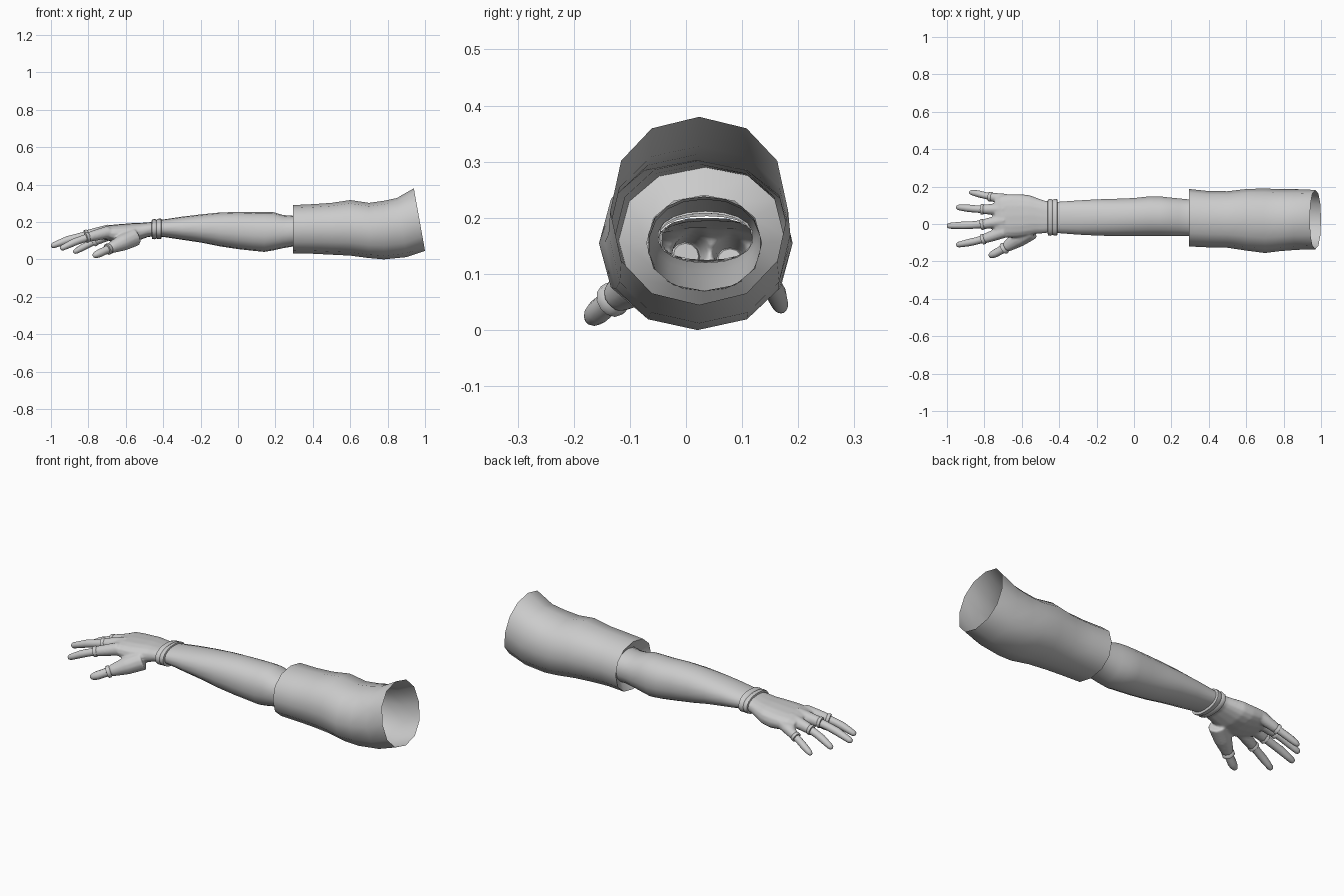
import bpy, bmesh, math
from mathutils import Vector

if "Cube" in bpy.data.objects:
    bpy.data.objects.remove(bpy.data.objects["Cube"])

grey = bpy.data.materials.new("plain grey")
grey.diffuse_color = (0.6, 0.6, 0.6, 1)
grey.use_nodes = True
grey.node_tree.nodes["Principled BSDF"].inputs["Base Color"].default_value = grey.diffuse_color


def skin(name, rings, cap0=False, cap1=False, angle=45):
    """Bridge a list of equal-length point rings into a tube."""
    bm = bmesh.new()
    loops = [[bm.verts.new(p) for p in r] for r in rings]
    n = len(loops[0])
    for a, b in zip(loops, loops[1:]):
        for i in range(n):
            j = (i + 1) % n
            bm.faces.new((a[i], a[j], b[j], b[i]))
    if cap0:
        bm.faces.new(loops[0])
    if cap1:
        bm.faces.new(loops[-1])
    bmesh.ops.recalc_face_normals(bm, faces=bm.faces)
    me = bpy.data.meshes.new(name)
    bm.to_mesh(me)
    bm.free()
    me.materials.append(grey)
    ob = bpy.data.objects.new(name, me)
    bpy.context.collection.objects.link(ob)
    smooth(ob, angle)
    return ob


def smooth(ob, angle):
    bpy.ops.object.select_all(action='DESELECT')
    ob.select_set(True)
    bpy.context.view_layer.objects.active = ob
    bpy.ops.object.shade_smooth_by_angle(angle=math.radians(angle))


def section(x_top, x_bot, y0, y1, z0, z1, n=16, power=2.2):
    """Rounded cross-section across the arm; x may lean from top to bottom."""
    pts = []
    for i in range(n):
        a = 2 * math.pi * i / n
        s, c = math.sin(a), math.cos(a)
        s = math.copysign(abs(s) ** (2 / power), s)
        c = math.copysign(abs(c) ** (2 / power), c)
        pts.append((x_top + (x_bot - x_top) * (1 - c) / 2,
                    (y0 + y1) / 2 + (y1 - y0) / 2 * s,
                    (z0 + z1) / 2 + (z1 - z0) / 2 * c))
    return pts


def tube(name, path, cap0=True, cap1=True, n=12):
    """Round tube along (point, radius) pairs."""
    rings = []
    for i, (p, r) in enumerate(path):
        d = (Vector(path[min(i + 1, len(path) - 1)][0])
             - Vector(path[max(i - 1, 0)][0])).normalized()
        u = d.cross(Vector((0, 0, 1))).normalized()
        v = u.cross(d)
        rings.append([Vector(p) + r * (math.cos(2 * math.pi * k / n) * u
                                       + math.sin(2 * math.pi * k / n) * v)
                      for k in range(n)])
    return skin(name, rings, cap0, cap1)


# Sleeve: 12-sided, with turned-in cuff and slanted open shoulder end
sleeve = [(.33, .33, -.07, .135, .07, .24),
          (.295, .295, -.12, .187, .03, .29),
          (.40, .40, -.125, .176, .03, .295),
          (.50, .50, -.127, .175, .025, .302),
          (.60, .60, -.142, .187, .02, .317),
          (.70, .70, -.155, .19, .007, .302),
          (.78, .78, -.145, .186, .0, .313),
          (.85, .90, -.138, .186, .012, .328),
          (.94, 1.0, -.135, .182, .045, .38)]
skin("sleeve", [section(*r, n=12) for r in sleeve], angle=50)

# Forearm: hollow, open at both ends
forearm = [(-.44, -.05, .12, .12, .208), (-.40, -.05, .12, .12, .213),
           (-.30, -.058, .127, .105, .228), (-.20, -.063, .133, .09, .24),
           (-.10, -.066, .136, .07, .25), (0, -.066, .14, .055, .254),
           (.08, -.066, .149, .046, .252), (.14, -.066, .149, .04, .253),
           (.19, -.066, .143, .048, .252), (.24, -.066, .138, .06, .237),
           (.29, -.066, .133, .068, .233), (.34, -.068, .133, .07, .238)]
skin("forearm", [section(r[0], *r, n=18) for r in forearm])

# Glove wristband: rolled double band
band = [(-.462, -.048, .122, .125, .203), (-.46, -.06, .131, .11, .212),
        (-.445, -.063, .134, .107, .216), (-.436, -.058, .129, .112, .211),
        (-.427, -.062, .133, .108, .217), (-.411, -.062, .133, .108, .218),
        (-.408, -.048, .118, .122, .208)]
skin("wristband", [section(r[0], *r, n=20) for r in band])

# Palm and thumb muscle of the glove
palm = [(-.445, -.045, .12, .122, .202), (-.48, -.05, .126, .120, .198),
        (-.52, -.053, .14, .105, .195), (-.56, -.062, .155, .09, .194),
        (-.61, -.072, .16, .083, .19), (-.66, -.074, .16, .09, .186),
        (-.71, -.07, .153, .105, .18), (-.745, -.055, .13, .118, .165)]
parts = [skin("glove", [section(r[0], *r, power=2.5) for r in palm], True, True)]

# Fingers: base, glove opening, knuckle, tip, radius at the opening
fingers = {
    "little": ((-.67, .128, .14), (-.775, .147, .092), (-.83, .161, .064), (-.88, .171, .036), .024),
    "ring": ((-.69, .08, .15), (-.82, .078, .118), (-.885, .084, .092), (-.95, .09, .058), .026),
    "middle": ((-.69, .02, .152), (-.82, -.004, .128), (-.91, -.007, .104), (-1.0, -.010, .07), .027),
    "index": ((-.69, -.04, .147), (-.815, -.084, .115), (-.88, -.099, .09), (-.95, -.113, .056), .026),
    "thumb": ((-.55, -.035, .12), (-.70, -.134, .052), (-.74, -.156, .033), (-.775, -.172, .018), .029),
}
for name, (base, rim, knuckle, tip, r) in fingers.items():
    b, m, k, t = map(Vector, (base, rim, knuckle, tip))
    wide = .05 if name == "thumb" else r * 1.3
    parts.append(tube(name + "_glove", [(b, wide), (b.lerp(m, .45), wide * .9),
                                        (b.lerp(m, .9), r)]))
    # Rolled lip of the fingerless glove
    d = (m - b).normalized()
    tube(name + "_lip", [(m - d * .022, r * .85), (m - d * .014, r * 1.08),
                         (m - d * .002, r * 1.08), (m, r * .75)])
    # Bare finger with a knuckle swelling and a rounded tip
    f = r * .8
    e = (t - k).normalized()
    tube(name + "_finger", [(m - d * .02, f), (m.lerp(k, .5), f * .93), (k, f * .95),
                            (k.lerp(t, .5), f * .82), (t - e * .014, f * .72),
                            (t - e * .004, f * .5), (t, f * .15)])

# Fuse the glove into one soft skin
bpy.ops.object.select_all(action='DESELECT')
for ob in parts:
    ob.select_set(True)
glove = parts[0]
bpy.context.view_layer.objects.active = glove
bpy.ops.object.join()
rm = glove.modifiers.new("fuse", 'REMESH')
rm.mode = 'VOXEL'
rm.voxel_size = .006
sm = glove.modifiers.new("soften", 'SMOOTH')
sm.factor = .5
sm.iterations = 6
bpy.ops.object.modifier_apply(modifier="fuse")
bpy.ops.object.modifier_apply(modifier="soften")

# Open the glove at the wrist so the arm is hollow throughout
bm = bmesh.new()
bm.from_mesh(glove.data)
cap = [f for f in bm.faces if f.normal.x > .7 and f.calc_center_median().x > -.47]
bmesh.ops.delete(bm, geom=cap, context='FACES')
bm.to_mesh(glove.data)
bm.free()
glove.data.materials.clear()
glove.data.materials.append(grey)
smooth(glove, 60)
